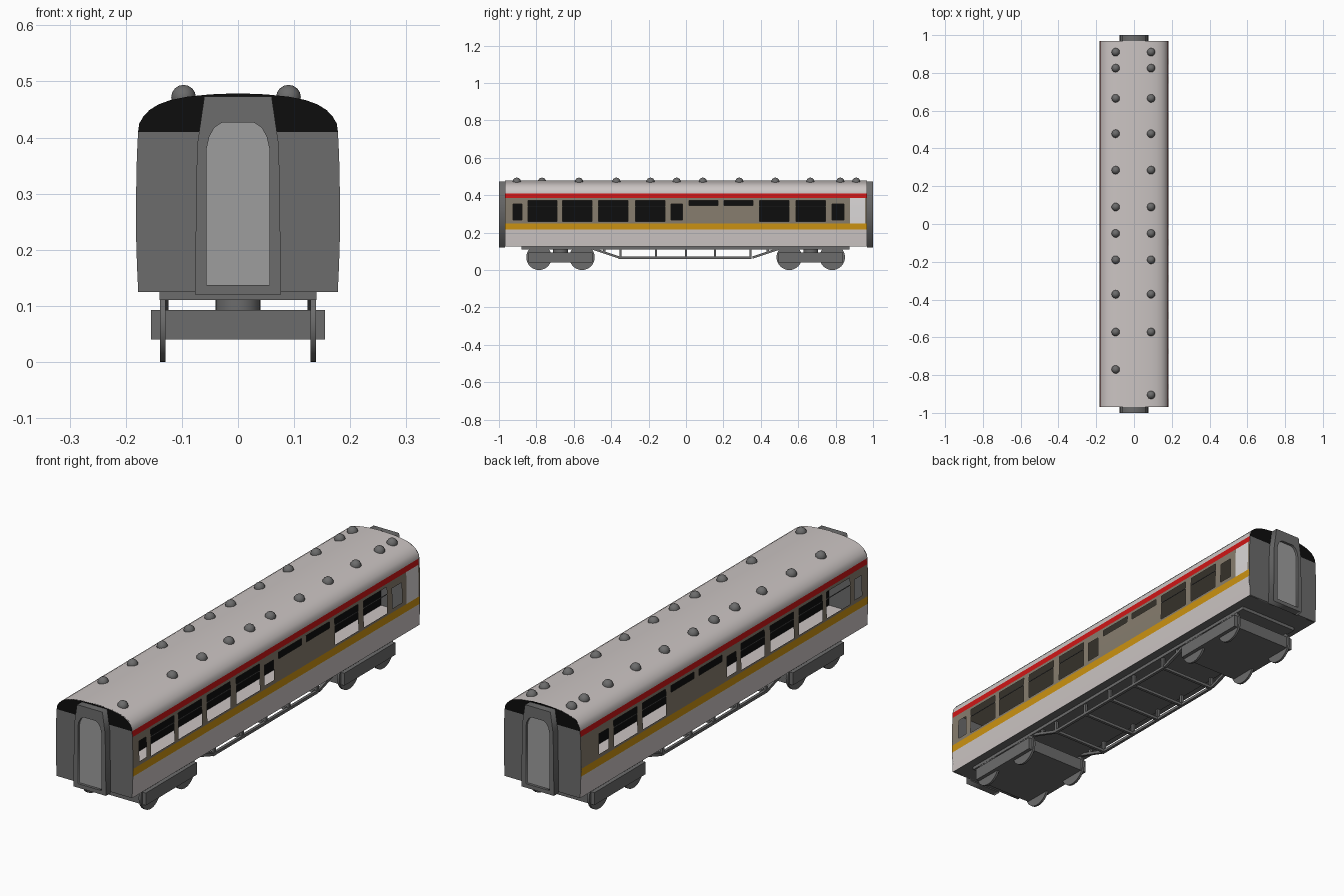
import bpy, bmesh, math
from mathutils import Vector

if "Cube" in bpy.data.objects:
    bpy.data.objects.remove(bpy.data.objects["Cube"])


def mat(name, r, g, b):
    m = bpy.data.materials.new(name)
    m.diffuse_color = (r, g, b, 1)
    m.use_nodes = True
    m.node_tree.nodes["Principled BSDF"].inputs["Base Color"].default_value = m.diffuse_color
    return m


PALE = mat("pale grey paint", .60, .555, .545)
RED = mat("red stripe", .62, .008, .008)
BEIGE = mat("beige band", .24, .205, .155)
YELLOW = mat("yellow stripe", .60, .29, .006)
GREY = mat("dark grey metal", .15, .15, .15)
BLACK = mat("black", .004, .004, .004)
DOOR = mat("gangway door grey", .34, .34, .34)
WHITE = mat("white door", .70, .68, .68)


def add(name, bm, mats, smooth=None):
    me = bpy.data.meshes.new(name)
    bm.to_mesh(me)
    bm.free()
    for m in mats:
        me.materials.append(m)
    ob = bpy.data.objects.new(name, me)
    bpy.context.collection.objects.link(ob)
    if smooth:
        bpy.ops.object.select_all(action='DESELECT')
        ob.select_set(True)
        bpy.context.view_layer.objects.active = ob
        bpy.ops.object.shade_smooth_by_angle(angle=math.radians(smooth))
    return ob


def box(name, lo, hi, m):
    bm = bmesh.new()
    bmesh.ops.create_cube(bm, size=1)
    for v in bm.verts:
        v.co = [a + (b - a) * (c + .5) for a, b, c in zip(lo, hi, v.co)]
    return add(name, bm, [m])


def bar(name, p, q, t, m):
    p, q = Vector(p), Vector(q)
    bm = bmesh.new()
    bmesh.ops.create_cube(bm, size=1)
    for v in bm.verts:
        v.co = (v.co.x * t, v.co.y * t, v.co.z * (q - p).length)
    ob = add(name, bm, [m])
    ob.location = (p + q) / 2
    ob.rotation_euler = (q - p).to_track_quat('Z', 'Y').to_euler()


def cylinder(name, loc, r, depth, m, axis, segs=32):
    bm = bmesh.new()
    bmesh.ops.create_cone(bm, cap_ends=True, segments=segs, radius1=r, radius2=r, depth=depth)
    ob = add(name, bm, [m], 40)
    ob.location = loc
    if axis == 'X':
        ob.rotation_euler = (0, math.pi / 2, 0)


def plate(name, loops, y, half, m):
    """Upright plate in the xz plane; further loops cut holes."""
    cu = bpy.data.curves.new(name, 'CURVE')
    cu.dimensions, cu.fill_mode, cu.extrude = '2D', 'BOTH', half
    for pts in loops:
        sp = cu.splines.new('POLY')
        sp.points.add(len(pts) - 1)
        for p, (x, z) in zip(sp.points, pts):
            p.co = (x, z, 0, 1)
        sp.use_cyclic_u = True
    ob = bpy.data.objects.new(name, cu)
    bpy.context.collection.objects.link(ob)
    ob.rotation_euler = (math.pi / 2, 0, 0)
    ob.location.y = y
    cu.materials.append(m)
    bpy.ops.object.select_all(action='DESELECT')
    ob.select_set(True)
    bpy.context.view_layer.objects.active = ob
    bpy.ops.object.convert(target='MESH')


END = .968
# window openings: y0, y1, z0, z1
LARGE = [(y, y + .157, .26, .372) for y in (-.846, -.66, -.467, -.27, .394, .588)]
SMALL = [(-.925, -.877, .267, .353), (-.08, -.018, .267, .353), (.781, .845, .267, .353)]
HIGH = [(.016, .171, .345, .372), (.203, .358, .345, .372)]
WINDOWS = LARGE + SMALL + HIGH
SIDE_DOOR = (.877, .957, .25, .385)

# body shell: side and roof profile swept along y, windows left open
levels = [.125, .17, .217, .25, .26, .267, .345, .353, .372, .385, .41]
half = [(.182 - .2 * (z - .27) ** 2, z) for z in levels]
half += [(.176, .425), (.169, .437), (.158, .449), (.142, .459), (.12, .467),
         (.09, .473), (.05, .477)]
profile = half + [(0, .479)] + [(-x, z) for x, z in reversed(half)]
ys = sorted({-END, END} | {round(y, 4) for w in WINDOWS + [SIDE_DOOR] for y in w[:2]})
bm = bmesh.new()
rows = [[bm.verts.new((x, y, z)) for x, z in profile] for y in ys]


def inside(y, z, w):
    return w[0] < y < w[1] and w[2] < z < w[3]


for a, b in zip(rows, rows[1:]):
    for i in range(len(profile) - 1):
        q = (a[i], b[i], b[i + 1], a[i + 1])
        c = sum((v.co for v in q), Vector()) / 4
        if any(inside(c.y, c.z, w) for w in WINDOWS):
            continue
        f = bm.faces.new(q)
        if c.x > 0 and inside(c.y, c.z, SIDE_DOOR):
            f.material_index = 4
        elif .385 < c.z < .41:
            f.material_index = 1
        elif .25 < c.z < .385:
            f.material_index = 2
        elif .217 < c.z < .25:
            f.material_index = 3
n = len(levels)
bm.normal_update()
add("body_shell", bm, [PALE, RED, BEIGE, YELLOW, WHITE], 30)

# end walls, black roof ends, gangways
side = half[:n]
wall = side + [(-x, z) for x, z in reversed(side)]
roof_end = profile[n - 1:len(profile) - n + 1]
frame = [(-.077, .12), (.077, .12), (.073, .385), (.06, .473), (-.06, .473), (-.073, .385)]
arch = [(.056, .137), (.056, .38), (.051, .402), (.042, .418), (.028, .427)]
arch += [(-x, z) for x, z in reversed(arch)]
for s, e in ((-1, "front"), (1, "rear")):
    plate(e + "_end_wall", [wall], s * (END - .003), .003, GREY)
    plate(e + "_roof_end", [roof_end], s * (END - .003), .003, BLACK)
    plate(e + "_gangway_frame", [frame, arch], s * .984, .016, GREY)
    plate(e + "_gangway_door", [arch], s * .986, .003, DOOR)

# interior: floor, ceiling and dark central partition
box("interior_floor", (-.176, -.96, .155), (.176, .96, .165), PALE)
box("interior_ceiling", (-.174, -.96, .402), (.174, .96, .408), BEIGE)
box("interior_partition", (-.003, -.96, .165), (.003, .96, .402), BLACK)

# window transoms
for s in (-1, 1):
    for y0, y1, _, _ in LARGE:
        bar("window_transom", (s * .179, y0, .34), (s * .179, y1, .34), .003, GREY)

# roof ventilators
both = [.91, .825, .665, .478, .285, .09, -.05, -.19, -.372, -.572]
for x, ylist in ((-.097, both + [-.77]), (.09, both + [-.905])):
    for y in ylist:
        bm = bmesh.new()
        bmesh.ops.create_uvsphere(bm, u_segments=12, v_segments=8, radius=.022)
        add("roof_ventilator", bm, [GREY], 50).location = (x, y, .472)

# underframe
box("underbody", (-.177, -.965, .125), (.177, .965, .13), GREY)
box("underframe", (-.14, -.88, .111), (.14, .875, .126), GREY)

# truss rods with posts and cross bars
for s in (-1, 1):
    x = s * .13
    bar("truss_bottom", (x, -.36, .066), (x, .35, .066), .012, GREY)
    for e in (-1, 1):
        bar("truss_slope", (x, e * .355, .066), (x, e * .51, .118), .012, GREY)
    for y in (-.35, -.16, 0, .155, .345):
        bar("truss_post", (x, y, .066), (x, y, .115), .012, GREY)
    for y in (-.437, .437):
        bar("truss_post", (x, y, .092), (x, y, .115), .012, GREY)
for y in (-.35, -.16, 0, .155, .345):
    bar("truss_cross_bar", (-.13, y, .066), (.13, y, .066), .012, GREY)

# bogies
for c in (-.671, .667):
    box("bogie_frame", (-.155, c - .172, .04), (.155, c + .172, .093), GREY)
    cylinder("bogie_pivot", (0, c, .102), .04, .02, GREY, 'Z')
    for dy in (-.115, .115):
        cylinder("axle", (0, c + dy, .068), .01, .27, GREY, 'X', 12)
        for s in (-1, 1):
            cylinder("wheel", (s * .134, c + dy, .068), .068, .01, GREY, 'X')
